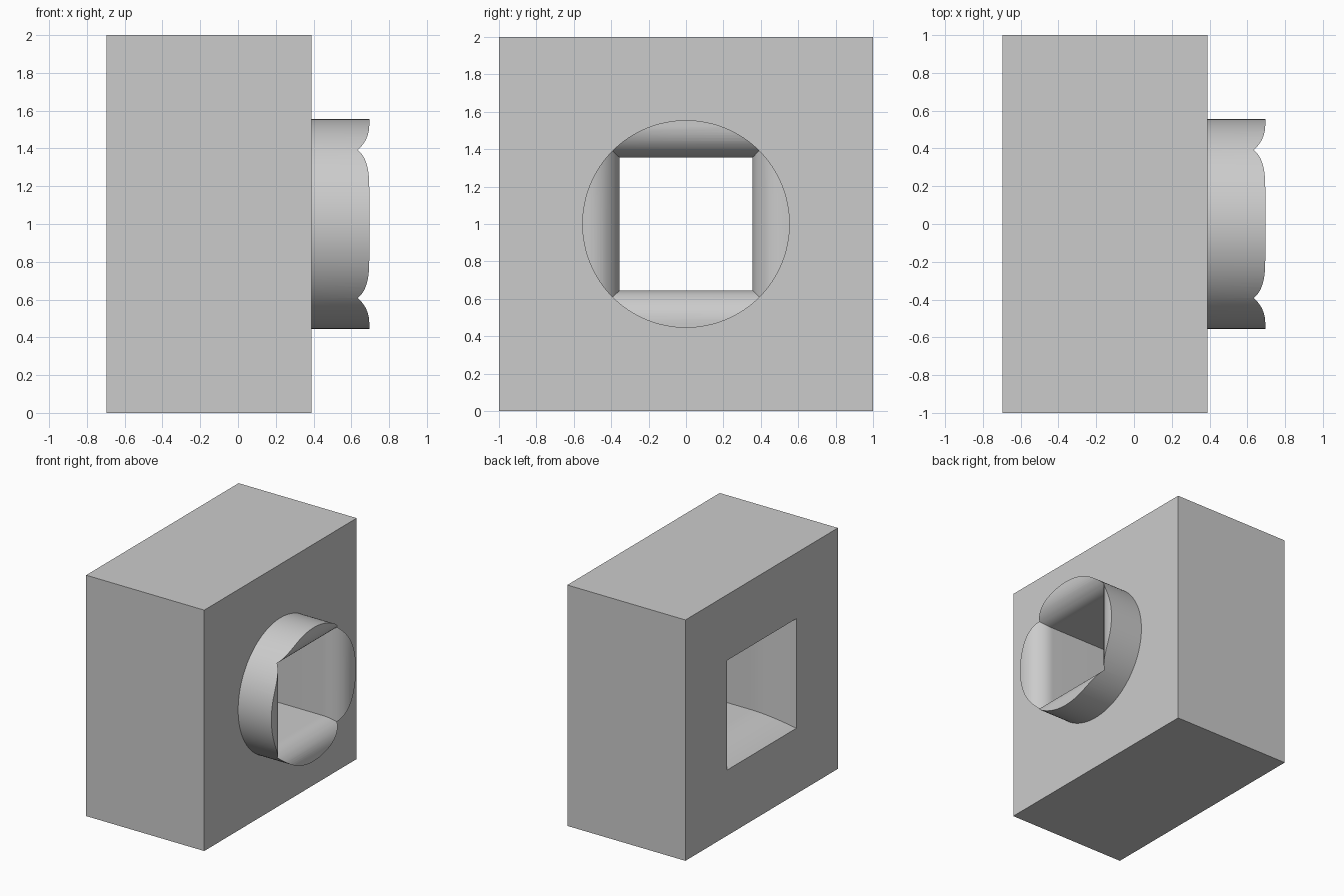
import bpy, bmesh, math

if "Cube" in bpy.data.objects:
    bpy.data.objects.remove(bpy.data.objects["Cube"])

grey = bpy.data.materials.new("plain grey")
grey.diffuse_color = (0.6, 0.6, 0.6, 1)
grey.use_nodes = True
grey.node_tree.nodes["Principled BSDF"].inputs["Base Color"].default_value = grey.diffuse_color

LEFT, STEP, RIGHT = -0.695, 0.39, 0.695   # block start, block end, collar end
BORE = 0.355                              # half width of the square bore


def finish(bm, name):
    bmesh.ops.recalc_face_normals(bm, faces=bm.faces)
    me = bpy.data.meshes.new(name)
    bm.to_mesh(me)
    bm.free()
    ob = bpy.data.objects.new(name, me)
    bpy.context.collection.objects.link(ob)
    me.materials.append(grey)
    return ob


def loft(name, rings):
    """Skin a closed solid through rings of points."""
    bm = bmesh.new()
    loops = [[bm.verts.new(p) for p in ring] for ring in rings]
    n = len(loops[0])
    for a, b in zip(loops, loops[1:]):
        for i in range(n):
            j = (i + 1) % n
            bm.faces.new((a[i], a[j], b[j], b[i]))
    bm.faces.new(loops[0])
    bm.faces.new(loops[-1])
    return finish(bm, name)


def square(x, h):
    return [(x, -h, 1 - h), (x, h, 1 - h), (x, h, 1 + h), (x, -h, 1 + h)]


def circle(x, r, n=128):
    return [(x, r * math.cos(2 * math.pi * i / n), 1 + r * math.sin(2 * math.pi * i / n))
            for i in range(n)]


# Main block and round collar
block = loft("block", [square(LEFT, 1), square(STEP, 1)])
collar = loft("collar_helper", [circle(0.2, 0.555), circle(RIGHT, 0.555)])

# Square bore: gentle flare on the left, rounded lip on the right
profile = []
flare = 0.35
for i in range(-1, 17):
    d = flare * i / 16
    profile.append((LEFT + d, BORE + 0.1 * (1 - d / flare) ** 2))
lip = 0.167
for i in range(17):
    a = math.pi / 2 * i / 16
    profile.append((RIGHT - lip + lip * math.sin(a), BORE + lip * (1 - math.cos(a))))
profile += [(RIGHT + 0.001, 0.7), (RIGHT + 0.2, 0.7)]
bore = loft("bore_cutter", [square(x, h) for x, h in profile])

for cutter, op in ((collar, 'UNION'), (bore, 'DIFFERENCE')):
    mod = block.modifiers.new(cutter.name, 'BOOLEAN')
    mod.operation, mod.object, mod.solver = op, cutter, 'EXACT'
    cutter.hide_render = True
    cutter.hide_set(True)

bpy.context.view_layer.objects.active = block
block.select_set(True)
for mod in list(block.modifiers):
    bpy.ops.object.modifier_apply(modifier=mod.name)
for cutter in (collar, bore):
    bpy.data.objects.remove(cutter)
bpy.ops.object.shade_smooth_by_angle(angle=math.radians(30))
